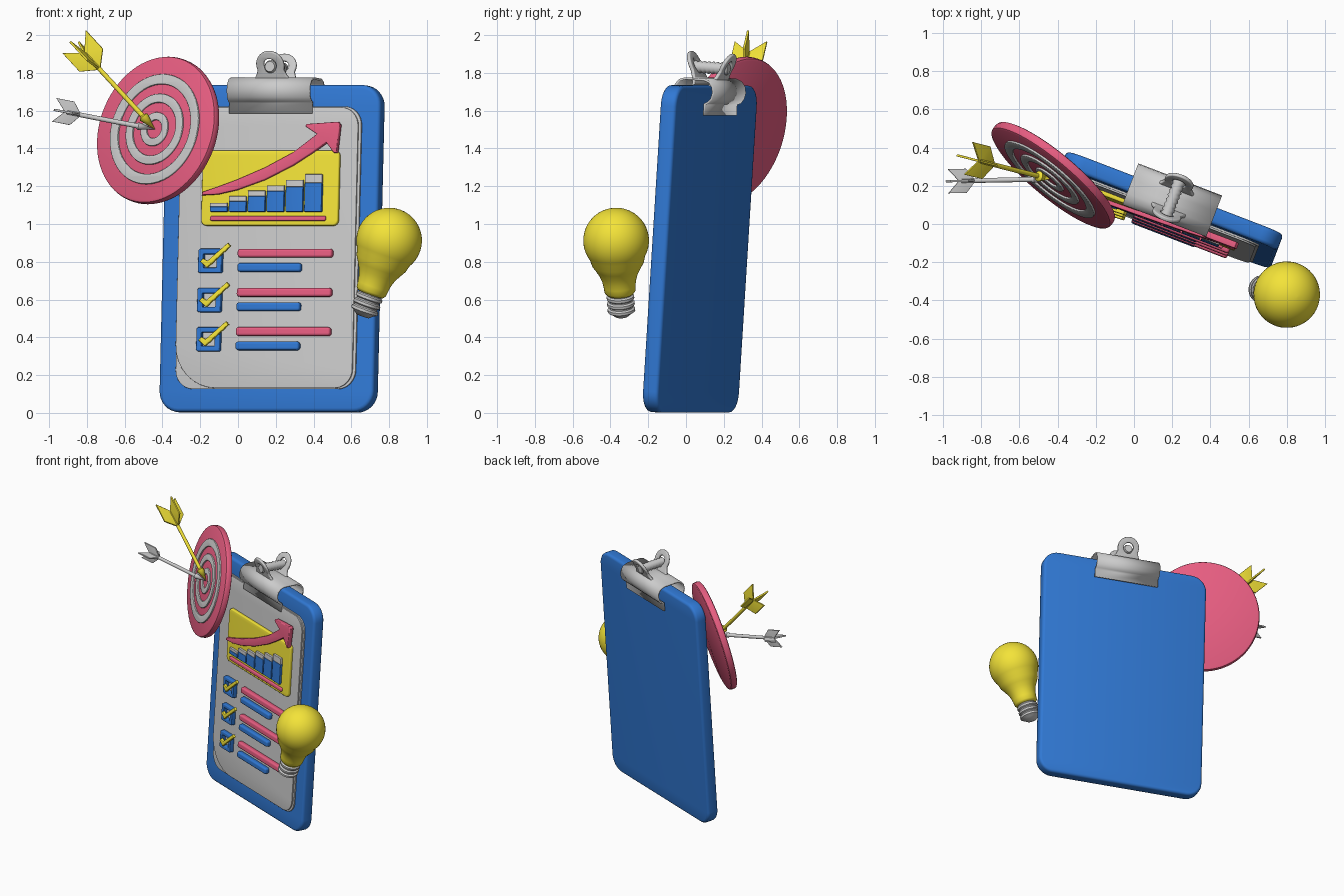
import bpy, bmesh
from math import sin, cos, pi, radians
from mathutils import Matrix, Vector

if "Cube" in bpy.data.objects:
    bpy.data.objects.remove(bpy.data.objects["Cube"])

T = Matrix.Translation
def R(deg, axis): return Matrix.Rotation(radians(deg), 4, axis)

def material(name, rgb):
    m = bpy.data.materials.new(name)
    m.diffuse_color = (*rgb, 1)
    m.use_nodes = True
    m.node_tree.nodes["Principled BSDF"].inputs["Base Color"].default_value = m.diffuse_color
    return m

BLUE = material("blue", (0.03, 0.19, 0.66))
PINK = material("pink", (0.80, 0.11, 0.22))
YELLOW = material("yellow", (0.90, 0.77, 0.04))
GREY = None

def add_mesh(name, mesh, mat, matrix, angle=35):
    obj = bpy.data.objects.new(name, mesh)
    bpy.context.collection.objects.link(obj)
    obj.matrix_world = matrix
    mesh.materials.clear()
    if mat:
        mesh.materials.append(mat)
    bpy.ops.object.select_all(action='DESELECT')
    obj.select_set(True)
    bpy.context.view_layer.objects.active = obj
    bpy.ops.object.shade_smooth_by_angle(angle=radians(angle))
    return obj

def plate(name, loops, depth, mat, matrix, bevel=0.008):
    """Flat outline(s) with optional holes, given thickness and rounded edges."""
    cu = bpy.data.curves.new(name, 'CURVE')
    cu.dimensions, cu.fill_mode = '2D', 'BOTH'
    cu.extrude, cu.bevel_depth, cu.offset, cu.bevel_resolution = depth / 2 - bevel, bevel, -bevel, 2
    for pts in loops:
        s = cu.splines.new('POLY')
        s.points.add(len(pts) - 1)
        for p, (x, y) in zip(s.points, pts):
            p.co = (x, y, 0, 1)
        s.use_cyclic_u = True
    tmp = bpy.data.objects.new(name + "_tmp", cu)
    bpy.context.collection.objects.link(tmp)
    bpy.context.view_layer.update()
    mesh = bpy.data.meshes.new_from_object(tmp.evaluated_get(bpy.context.evaluated_depsgraph_get()))
    bpy.data.objects.remove(tmp)
    bm = bmesh.new()
    bm.from_mesh(mesh)
    bmesh.ops.remove_doubles(bm, verts=bm.verts, dist=1e-5)
    bmesh.ops.recalc_face_normals(bm, faces=bm.faces)
    bm.to_mesh(mesh)
    bm.free()
    return add_mesh(name, mesh, mat, matrix)

def lathe(name, profile, mat, matrix, n=48, angle=40):
    """Profile of (radius, height) turned about local z."""
    bm = bmesh.new()
    vs = [bm.verts.new((r, 0, h)) for r, h in profile]
    es = [bm.edges.new(p) for p in zip(vs, vs[1:])]
    bmesh.ops.spin(bm, geom=vs + es, cent=(0, 0, 0), axis=(0, 0, 1), angle=2 * pi, steps=n)
    bmesh.ops.remove_doubles(bm, verts=bm.verts, dist=1e-5)
    bmesh.ops.recalc_face_normals(bm, faces=bm.faces)
    mesh = bpy.data.meshes.new(name)
    bm.to_mesh(mesh)
    bm.free()
    return add_mesh(name, mesh, mat, matrix, angle)

def circle(r, n=48, cx=0, cy=0):
    return [(cx + r * cos(2 * pi * i / n), cy + r * sin(2 * pi * i / n)) for i in range(n)]

def rrect(x0, x1, y0, y1, r, r_bl=None):
    pts = []
    bl = r_bl or r
    for cx, cy, rr, a in ((x1 - r, y1 - r, r, 0), (x0 + r, y1 - r, r, 90),
                          (x0 + bl, y0 + bl, bl, 180), (x1 - r, y0 + r, r, 270)):
        pts += [(cx + rr * cos(radians(a + k * 11.25)), cy + rr * sin(radians(a + k * 11.25))) for k in range(9)]
    return pts

# Clipboard frame: x across, y backwards, z up the board
M = T((0.16, 0.02, 0.003)) @ R(-21, 'Z') @ R(-3.8, 'X')
def face(y): return M @ T((0, y, 0)) @ R(90, 'X')
def pic(x, z): return ((x - 0.131 - 0.0237 * z) / 0.934, z - 0.005)

# Board and sheets
plate("board", [rrect(-0.608, 0.608, 0, 1.735, 0.11)], 0.09, BLUE, face(0), 0.02)
plate("lower_sheet", [rrect(-0.51, 0.51, 0.12, 1.62, 0.1)], 0.012, GREY, face(-0.049), 0.002)
plate("top_sheet", [rrect(-0.51, 0.495, 0.125, 1.615, 0.1, 0.23)], 0.012, GREY, face(-0.058), 0.002)

# Chart card with bars, base line and rising arrow
plate("chart_card", [rrect(-0.375, 0.4, 0.985, 1.385, 0.03)], 0.03, YELLOW, face(-0.071))
blue_tops = (1.09, 1.118, 1.145, 1.172, 1.195, 1.215)
grey_tops = (1.11, 1.145, 1.175, 1.203, 1.232, 1.262)
for i in range(6):
    u = -0.32 + i * 0.107
    b, g = blue_tops[i] - 0.005, grey_tops[i] - 0.005
    plate(f"bar_{i}", [rrect(u, u + 0.098, 1.058, b, 0.004)], 0.03, BLUE, face(-0.088), 0.003)
    plate(f"bar_cap_{i}", [rrect(u, u + 0.098, b, g, 0.004)], 0.03, GREY, face(-0.088), 0.003)
plate("chart_base_line", [rrect(-0.32, 0.335, 1.01, 1.036, 0.01)], 0.025, PINK, face(-0.088), 0.006)
arrow = [(-.185, 1.15), (-.1, 1.155), (0, 1.178), (.15, 1.233), (.3, 1.31), (.4, 1.375), (.475, 1.43),
         (.515, 1.375), (.53, 1.375), (.547, 1.525), (.535, 1.54), (.37, 1.528), (.365, 1.515),
         (.425, 1.475), (.3, 1.378), (.15, 1.297), (0, 1.232), (-.1, 1.195), (-.18, 1.168)]
plate("rising_arrow", [[pic(*p) for p in arrow]], 0.035, PINK, face(-0.09), 0.006)

# Checklist rows
tick = [(-.035, .01), (-.052, -.007), (-.012, -.04), (.118, .075), (.103, .092), (-.01, -.003)]
for i in range(3):
    z = 0.8 - 0.208 * i
    plate(f"check_box_{i}", [rrect(-0.383, -0.251, z - 0.066, z + 0.062, 0.012),
                             rrect(-0.355, -0.279, z - 0.038, z + 0.034, 0.004)], 0.035, BLUE, face(-0.077), 0.005)
    plate(f"tick_{i}", [[(-0.315 + x, z + y) for x, y in tick]], 0.022, YELLOW, face(-0.098), 0.005)
    plate(f"long_line_{i}", [rrect(-0.16, 0.375, z + 0.016, z + 0.062, 0.015)], 0.04, PINK, face(-0.08), 0.012)
    plate(f"short_line_{i}", [rrect(-0.16, 0.2, z - 0.06, z - 0.014, 0.015)], 0.04, BLUE, face(-0.08), 0.012)

# Spring clip: folded metal strip over the top edge
half = [(.066, 1.58), (.066, 1.64), (.085, 1.648), (.102, 1.668), (.11, 1.70), (.104, 1.733),
        (.085, 1.757), (.055, 1.768), (.02, 1.768)]
strip = [(-y, z) for y, z in half] + half[::-1]
mesh = bpy.data.meshes.new("clip_body")
n = len(strip)
mesh.from_pydata([(u, y, z) for u in (-0.235, 0.235) for y, z in strip], [],
                 [(i, i + 1, n + i + 1, n + i) for i in range(n - 1)])
clip = add_mesh("clip_body", mesh, GREY, M, 40)
mod = clip.modifiers.new("thickness", 'SOLIDIFY')
mod.thickness, mod.offset = 0.012, 0

# Two clip handles spread in a V, with a coil between
tab = [(0.078 * cos(radians(a)), 0.112 + 0.078 * sin(radians(a))) for a in range(-20, 201, 10)]
outline = [(-0.13, 0), (0.13, 0), (0.105, 0.025), (0.085, 0.055)] + tab + [(-0.085, 0.055), (-0.105, 0.025)]
for s, nm in ((-1, "front"), (1, "back")):
    plate(f"clip_handle_{nm}", [outline, circle(0.036, 24, 0, 0.112)], 0.02, GREY,
          M @ T((0, s * 0.045, 1.735)) @ R(-s * 24, 'X') @ R(90, 'X'), 0.006)
coil = [(0, -0.1)] + [(0.034 if i % 2 else 0.027, -0.1 + i * 0.0125) for i in range(17)] + [(0, 0.1)]
lathe("clip_coil", coil, GREY, M @ T((0, 0, 1.828)) @ R(90, 'X'), 24, 60)

# Target disc with raised rings
normal = Vector((-0.62, -0.745, 0.24)).normalized()
centre = Vector((-0.423, 0.255, 1.495))
D = T(centre) @ normal.to_track_quat('Z', 'Y').to_matrix().to_4x4()
lathe("target_disc", [(0, -.026), (.385, -.026), (.396, -.021), (.4, -.01), (.4, .01), (.396, .021),
                      (.385, .026), (0, .026)], PINK, D, 72)
for i, (r0, r1) in enumerate(((0.245, 0.3), (0.145, 0.193), (0.05, 0.092))):
    plate(f"target_ring_{i}", [circle(r1, 64), circle(r0, 64)], 0.02, GREY, D @ T((0, 0, 0.026)), 0.004)

# Darts stuck in the centre
def dart(name, tail, mat, k):
    tip = centre + normal * 0.026
    d = Vector(tail) - tip
    L = d.length
    A = T(tip) @ d.to_track_quat('Z', 'Y').to_matrix().to_4x4()
    lathe(name + "_shaft", [(0, 0), (.028 * k, .09), (.013, .1), (.012, L - .03), (0, L - .03)], mat, A, 16)
    w = 0.088 * k
    fin = [(0, -.15 * k), (w, -.08 * k), (w, .055 * k), (0, -.025 * k), (-w, .055 * k), (-w, -.08 * k)]
    for j in range(2):
        plate(f"{name}_fin_{j}", [fin], 0.012, mat, A @ T((0, 0, L)) @ R(90 * j, 'Z') @ R(90, 'X'), 0.002)

dart("yellow_dart", (-0.83, 0.335, 1.925), YELLOW, 1.0)
dart("grey_dart", (-0.935, 0.225, 1.597), GREY, 0.72)

# Light bulb
top, base = Vector((0.80, -0.37, 0.912)), Vector((0.662, -0.34, 0.52))
B = T(top) @ (top - base).to_track_quat('Z', 'Y').to_matrix().to_4x4()
glass = [(0, -.3), (.07, -.3), (.082, -.285), (.085, -.255), (.09, -.225), (.102, -.19), (.12, -.158), (.138, -.128)]
glass += [(0.174 * cos(radians(a)), 0.174 * sin(radians(a))) for a in range(-32, 90, 8)] + [(0, 0.174)]
lathe("bulb_glass", glass, YELLOW, B, 48, 60)
screw = [(0, -.425), (.035, -.425), (.055, -.408)]
for h in (-.39, -.355, -.32):
    screw += [(.063, h - .014), (.073, h - .007), (.073, h + .007), (.063, h + .014)]
lathe("bulb_screw_base", screw + [(.063, -.295), (0, -.295)], GREY, B @ T((0, 0, 0.0)), 32, 50)
